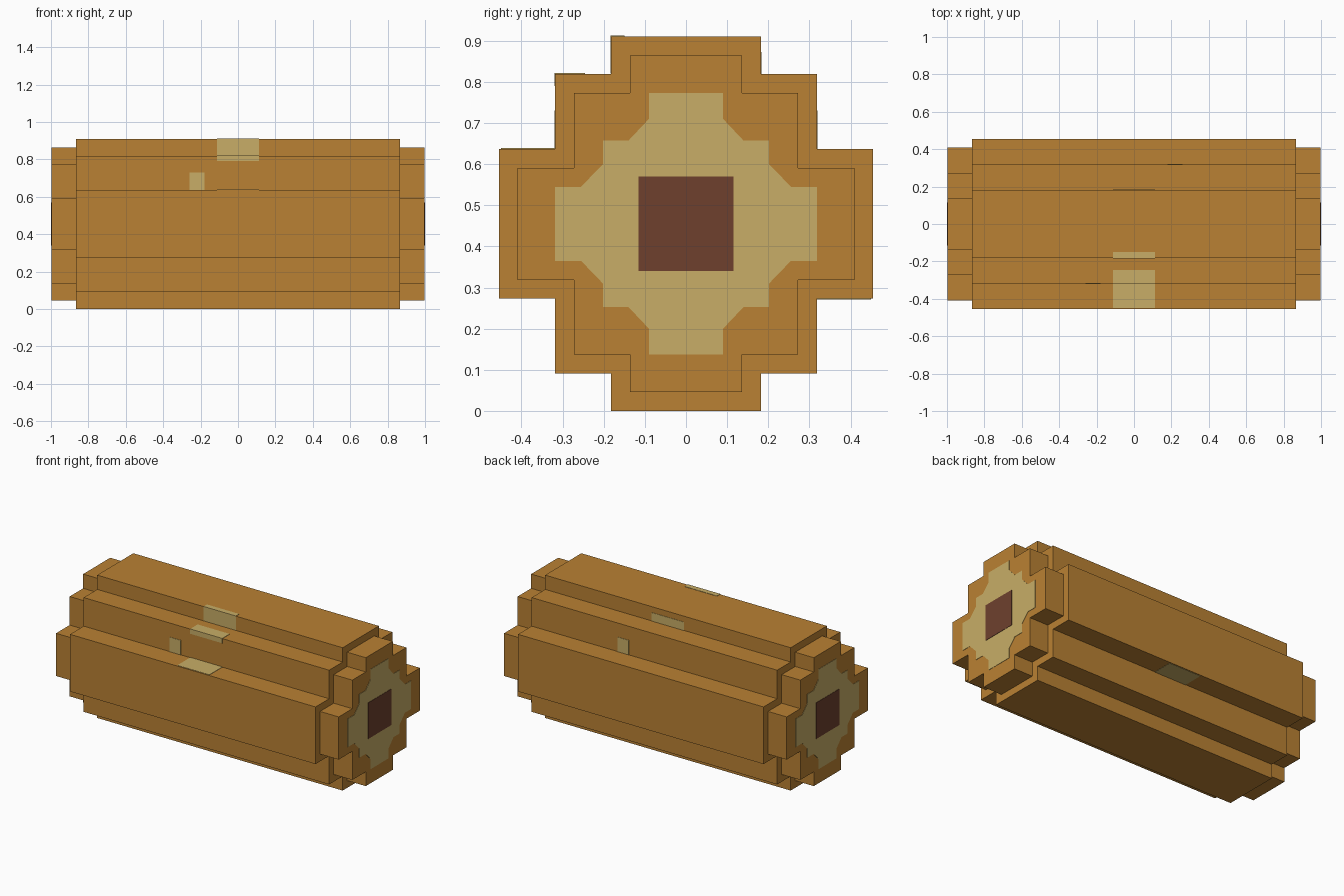
import bpy, bmesh

cube = bpy.data.objects.get("Cube")
if cube:
    bpy.data.objects.remove(cube, do_unlink=True)

CZ = 0.455  # height of the long axis


def material(name, rgb):
    m = bpy.data.materials.new(name)
    m.use_nodes = True
    m.diffuse_color = (*rgb, 1)
    bsdf = next(n for n in m.node_tree.nodes if n.type == 'BSDF_PRINCIPLED')
    bsdf.inputs["Base Color"].default_value = (*rgb, 1)
    return m


BARK = material("orange_brown", (0.49, 0.22, 0.033))
TAN = material("pale_tan", (0.578, 0.423, 0.135))
CORE = material("dark_red_brown", (0.156, 0.051, 0.027))


def add_object(name, bm, mat):
    bmesh.ops.recalc_face_normals(bm, faces=bm.faces)
    me = bpy.data.meshes.new(name)
    bm.to_mesh(me)
    bm.free()
    me.materials.append(mat)
    ob = bpy.data.objects.new(name, me)
    bpy.context.collection.objects.link(ob)
    return ob


def prism(name, quarter, x0, x1, mat):
    """Mirror a quarter profile (y, z) to all four quadrants and extrude it along x."""
    half = quarter + [(y, -z) for y, z in reversed(quarter)]
    loop = half + [(-y, z) for y, z in reversed(half)]
    bm = bmesh.new()
    face = bm.faces.new([bm.verts.new((x0, y, z + CZ)) for y, z in loop])
    ext = bmesh.ops.extrude_face_region(bm, geom=[face])
    verts = [g for g in ext["geom"] if isinstance(g, bmesh.types.BMVert)]
    bmesh.ops.translate(bm, verts=verts, vec=(x1 - x0, 0, 0))
    return add_object(name, bm, mat)


def plate(name, x, y, z, mat):
    """Thin box given by its x, y and z ranges."""
    bm = bmesh.new()
    bmesh.ops.create_cube(bm, size=1)
    for v in bm.verts:
        v.co = [r[0] if c < 0 else r[1] for c, r in zip(v.co, (x, y, z))]
    return add_object(name, bm, mat)


# Stepped log body and the slimmer block that sticks out of both ends
outer = [(0.182, 0.455), (0.182, 0.364), (0.318, 0.364), (0.318, 0.182), (0.455, 0.182)]
inner = [(y - 0.046, z - 0.046) for y, z in outer]
prism("log_body", outer, -0.865, 0.865, BARK)

# Pale ring and dark heart on each cut end
ring = [(0.09, 0.318), (0.09, 0.255), (0.14, 0.202), (0.202, 0.202),
        (0.202, 0.145), (0.255, 0.09), (0.318, 0.09)]
heart = [(0.115, 0.115)]
for side, s in (("left", 1), ("right", -1)):
    prism(side + "_end_block", inner, s * 0.86, s * 0.996, BARK)
    prism(side + "_end_ring", ring, s * 0.99, s * 0.998, TAN)
    prism(side + "_end_heart", heart, s * 0.992, s * 1.0, CORE)

# Bare patches on the bark, as thin plates
T = 0.002
MID = (-0.113, 0.113)
plate("front_top_patch", MID, (-0.182, -0.15), (0.907, 0.91 + T), TAN)
plate("front_upper_patch", MID, (-0.182 - T, -0.18), (0.82, 0.91 + T), TAN)
plate("front_step_patch", MID, (-0.318 - T, -0.245), (0.817, 0.819 + T), TAN)
plate("front_middle_patch", MID, (-0.318 - T, -0.316), (0.79, 0.819 + T), TAN)
plate("front_ledge_patch", MID, (-0.45, -0.318), (0.635, 0.637 + T), TAN)
plate("front_small_patch", (-0.26, -0.18), (-0.318 - T, -0.316), (0.637, 0.73), TAN)
plate("back_upper_patch", MID, (0.18, 0.182 + T), (0.819, 0.873), TAN)
plate("back_small_patch", (0.18, 0.26), (0.316, 0.318 + T), (0.637, 0.73), TAN)
plate("back_underside_patch", MID, (0.318, 0.45), (0.273 - T, 0.275), TAN)
